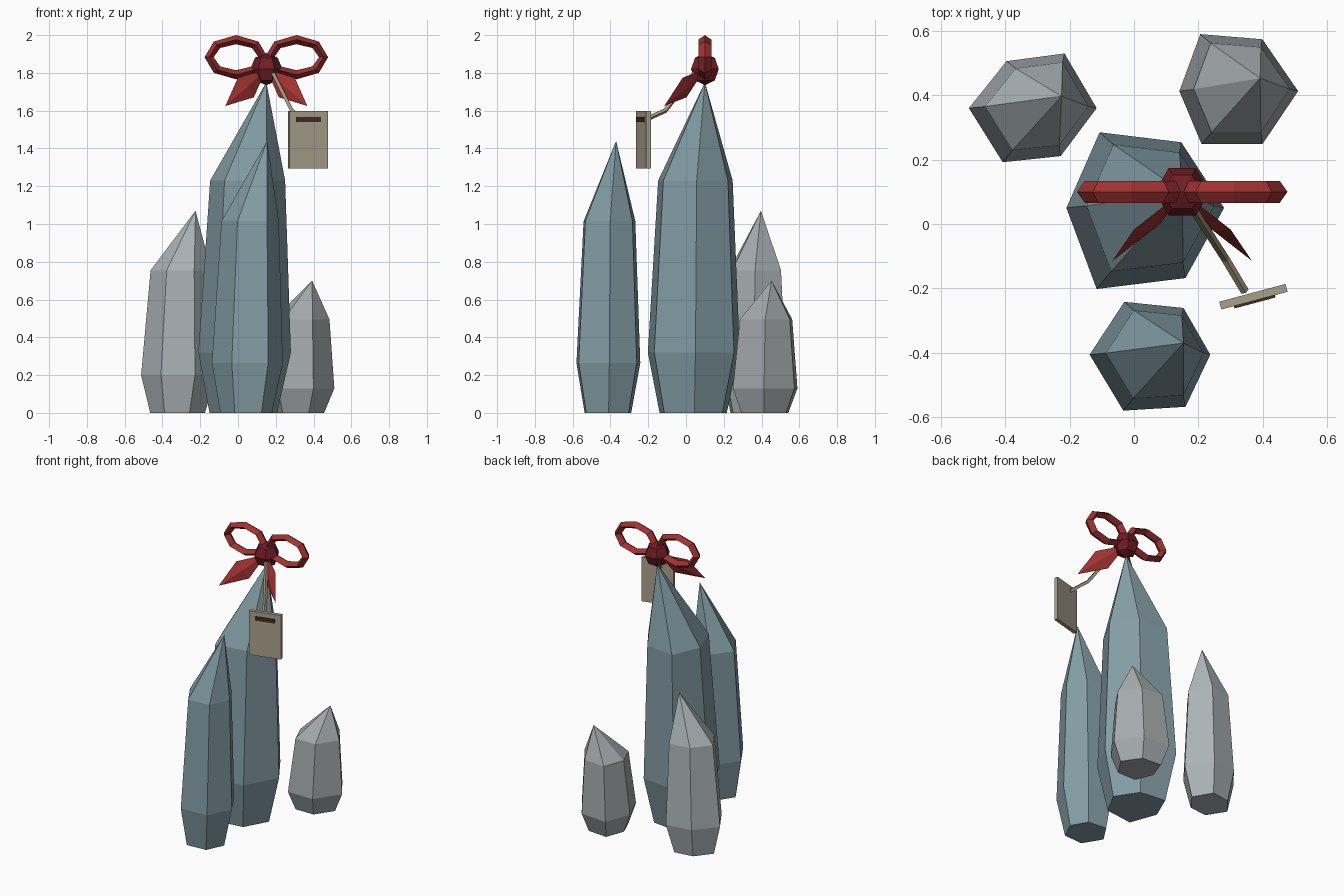
import bpy, bmesh, math
from mathutils import Vector, Matrix

if "Cube" in bpy.data.objects:
    bpy.data.objects.remove(bpy.data.objects["Cube"])


def mat(name, rgb):
    m = bpy.data.materials.new(name)
    m.diffuse_color = (*rgb, 1)
    m.use_nodes = True
    m.node_tree.nodes["Principled BSDF"].inputs["Base Color"].default_value = m.diffuse_color
    return m


BLUE = mat("blue_crystal", (0.23, 0.34, 0.38))
GREY = mat("pale_crystal", (0.41, 0.46, 0.48))
STONE = mat("grey_crystal", (0.37, 0.40, 0.41))
RED = mat("ribbon_red", (0.35, 0.03, 0.03))
DARK = mat("knot_red", (0.16, 0.012, 0.018))
PAPER = mat("tag_paper", (0.39, 0.35, 0.26))
CORD = mat("cord", (0.36, 0.30, 0.20))
BROWN = mat("tag_mark", (0.06, 0.025, 0.015))


def finish(name, bm, material):
    bmesh.ops.recalc_face_normals(bm, faces=bm.faces)
    me = bpy.data.meshes.new(name)
    bm.to_mesh(me)
    bm.free()
    me.materials.append(material)
    ob = bpy.data.objects.new(name, me)
    bpy.context.collection.objects.link(ob)
    return ob


def loft(name, rings, material, apex=None, closed=False):
    """Skin equal rings; cap the ends, come to an apex, or close into a loop."""
    bm = bmesh.new()
    vs = [[bm.verts.new(p) for p in r] for r in rings]
    n = len(vs[0])
    pairs = list(zip(vs, vs[1:])) + ([(vs[-1], vs[0])] if closed else [])
    for a, b in pairs:
        for i in range(n):
            j = (i + 1) % n
            bm.faces.new((a[i], a[j], b[j], b[i]))
    if not closed:
        bm.faces.new(vs[0])
        if apex:
            t = bm.verts.new(apex)
            for i in range(n):
                bm.faces.new((vs[-1][i], vs[-1][(i + 1) % n], t))
        else:
            bm.faces.new(vs[-1])
    return finish(name, bm, material)


def crystal(name, outline, z_belt, z_shoulder, apex, material):
    pts = [Vector((x, y, 0)) for x, y in outline]
    xs, ys = [p.x for p in pts], [p.y for p in pts]
    c = Vector(((min(xs) + max(xs)) / 2, (min(ys) + max(ys)) / 2, 0))
    lean = Vector((apex[0], apex[1], 0)) - c
    rings = []
    for z, s, k in ((0, 0.73, -0.06), (z_belt, 1, 0), (z_shoulder, 0.81, 0.14)):
        rings.append([c + (p - c) * s + lean * k + Vector((0, 0, z)) for p in pts])
    loft(name, rings, material, apex)


# Crystals
crystal("tall_crystal", [(0.28, 0.05), (0.147, 0.254), (-0.107, 0.285), (-0.21, 0.05),
                         (-0.116, -0.202), (0.16, -0.168)], 0.32, 1.23, (0.15, 0.10, 1.75), BLUE)
crystal("front_crystal", [(0.237, -0.406), (0.154, -0.261), (-0.03, -0.242), (-0.138, -0.406),
                          (-0.033, -0.58), (0.16, -0.568)], 0.265, 1.015, (0.154, -0.37, 1.44), BLUE)
crystal("back_left_crystal", [(-0.116, 0.36), (-0.216, 0.53), (-0.396, 0.506), (-0.513, 0.36),
                              (-0.408, 0.192), (-0.228, 0.211)], 0.2, 0.755, (-0.225, 0.397, 1.07), GREY)
crystal("back_right_crystal", [(0.51, 0.413), (0.399, 0.574), (0.206, 0.59), (0.141, 0.413),
                               (0.21, 0.248), (0.399, 0.248)], 0.13, 0.495, (0.392, 0.453, 0.70), STONE)

KNOT = Vector((0.15, 0.10, 1.82))

# Bow loops and tails, mirrored about the knot
for side, label in ((-1, "left"), (1, "right")):
    rings = []
    for i in range(8):
        a = i * math.pi / 4
        ring = []
        for off, dy in ((0.024, 0), (0, 0.034), (-0.024, 0), (0, -0.034)):
            ring.append(KNOT + Vector((side * (0.16 + (0.143 + off) * math.cos(a)), dy,
                                       0.063 + (0.093 + off) * math.sin(a))))
        rings.append(ring)
    loft("bow_loop_" + label, rings, RED, closed=True)

    tip = KNOT + Vector((side * 0.217, -0.215, -0.195))
    mid = KNOT + (tip - KNOT) * 0.5
    wide = Vector((side * 0.042, -0.010, 0.052))
    thin = (tip - KNOT).cross(wide).normalized() * 0.018
    bm = bmesh.new()
    ends = [bm.verts.new(KNOT), bm.verts.new(tip)]
    belt = [bm.verts.new(mid + d) for d in (wide, thin, -wide, -thin)]
    for e in ends:
        for i in range(4):
            bm.faces.new((belt[i], belt[(i + 1) % 4], e))
    finish("ribbon_tail_" + label, bm, RED)

# Knot
bm = bmesh.new()
bmesh.ops.create_uvsphere(bm, u_segments=6, v_segments=4, radius=0.085,
                          matrix=Matrix.Translation(KNOT) @ Matrix.Rotation(math.pi / 2, 4, 'Z'))
finish("bow_knot", bm, DARK)

# Cord: square tube along a short path
path = [Vector(p) for p in ((0.185, 0.045, 1.80), (0.285, -0.11, 1.60), (0.345, -0.21, 1.555))]
rings = []
for i, p in enumerate(path):
    d = (path[min(i + 1, 2)] - path[max(i - 1, 0)]).normalized()
    u = d.cross(Vector((0, 0, 1))).normalized()
    v = d.cross(u)
    rings.append([p + (u * math.cos(a) + v * math.sin(a)) * 0.013
                  for a in (k * math.pi / 2 for k in range(4))])
loft("tag_cord", rings, CORD)


# Tag and its mark
def box(name, size, offset, material):
    bm = bmesh.new()
    m = (Matrix.Translation((0.371, -0.226, 1.447)) @ Matrix.Rotation(math.radians(15), 4, 'Z')
         @ Matrix.Translation(offset) @ Matrix.Diagonal((*size, 1)))
    bmesh.ops.create_cube(bm, size=1, matrix=m)
    finish(name, bm, material)


box("tag", (0.213, 0.025, 0.305), (0, 0, 0), PAPER)
box("tag_mark", (0.132, 0.012, 0.026), (0, -0.014, 0.107), BROWN)
